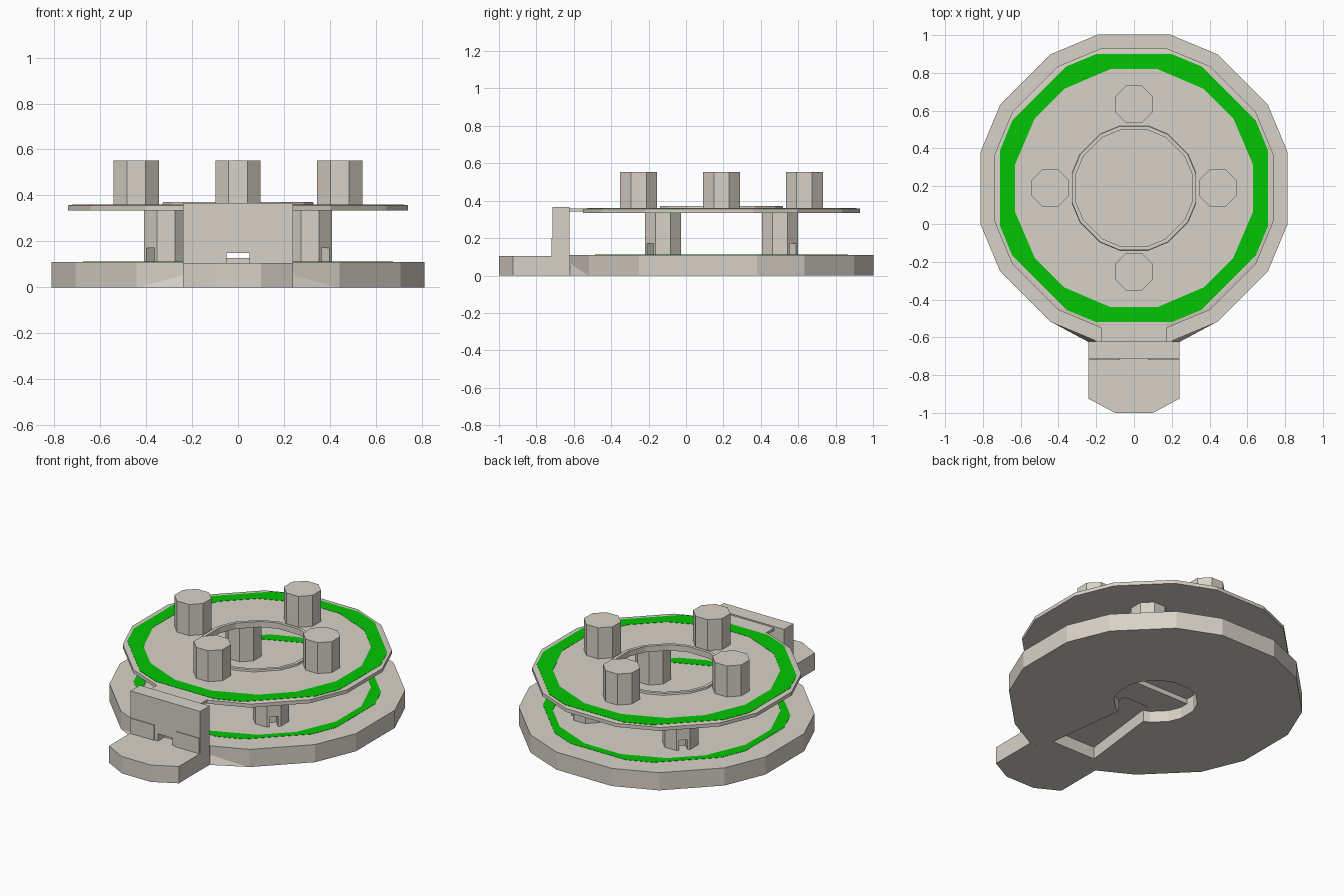
import bpy, bmesh, math

if "Cube" in bpy.data.objects:
    bpy.data.objects.remove(bpy.data.objects["Cube"])

CY = 0.19  # centre of the round parts on y


def material(name, col):
    m = bpy.data.materials.new(name)
    m.diffuse_color = (*col, 1)
    m.use_nodes = True
    m.node_tree.nodes["Principled BSDF"].inputs["Base Color"].default_value = m.diffuse_color
    return m


STONE = material("warm_grey", (0.69, 0.645, 0.575))
GREEN = material("bright_green", (0.001, 0.56, 0.001))


def finish(name, bm, mat):
    bmesh.ops.recalc_face_normals(bm, faces=bm.faces)
    me = bpy.data.meshes.new(name)
    bm.to_mesh(me)
    bm.free()
    ob = bpy.data.objects.new(name, me)
    bpy.context.collection.objects.link(ob)
    me.materials.append(mat)
    return ob


def prism(name, pts, z0, z1, mat=STONE):
    bm = bmesh.new()
    lo = [bm.verts.new((x, y, z0)) for x, y in pts]
    hi = [bm.verts.new((x, y, z1)) for x, y in pts]
    bm.faces.new(lo)
    bm.faces.new(hi)
    n = len(pts)
    for i in range(n):
        bm.faces.new((lo[i], lo[(i + 1) % n], hi[(i + 1) % n], hi[i]))
    return finish(name, bm, mat)


def box(name, x0, x1, y0, y1, z0, z1, mat=STONE):
    return prism(name, [(x0, y0), (x1, y0), (x1, y1), (x0, y1)], z0, z1, mat)


def sixteen(r, a):
    """Uneven 16-gon: corner angles a, b, 90-b, 90-a in each quadrant."""
    angs = [q * 90 + d for q in range(4) for d in (a[0], a[1], 90 - a[1], 90 - a[0])]
    return [(r * math.cos(math.radians(d)), CY + r * math.sin(math.radians(d))) for d in angs]


def octagon(x, y, apothem):
    r = apothem / math.cos(math.pi / 8)
    return [(x + r * math.cos(math.pi / 8 + i * math.pi / 4),
             y + r * math.sin(math.pi / 8 + i * math.pi / 4)) for i in range(8)]


def ring(name, loops, mat=STONE):
    """Closed ring skinned through a cycle of (outline, z) loops."""
    bm = bmesh.new()
    vs = [[bm.verts.new((x, y, z)) for x, y in pts] for pts, z in loops]
    for k in range(len(vs)):
        a, b = vs[k], vs[(k + 1) % len(vs)]
        n = len(a)
        for i in range(n):
            bm.faces.new((a[i], a[(i + 1) % n], b[(i + 1) % n], b[i]))
    return finish(name, bm, mat)


def cut(ob, cutter):
    m = ob.modifiers.new("cut", 'BOOLEAN')
    m.operation = 'DIFFERENCE'
    m.solver = 'EXACT'
    m.object = cutter
    cutter.hide_render = True
    cutter.hide_viewport = True


EDGE = (13.2, 32)

# base disc, with a two-level well and widening channel cut from below
base = prism("base_disc", sixteen(0.835, EDGE), 0, 0.11)
well = sixteen(0.237, EDGE)
cut(base, prism("well_back_cutter", [p for p in well if p[1] > CY] + [(-0.231, CY), (0.231, CY)], -0.02, 0.1))
cut(base, prism("well_front_cutter", well, -0.02, 0.07))
cut(base, prism("channel_cutter", [(-0.085, 0.02), (0.085, 0.02), (0.15, -0.53), (-0.15, -0.53)], -0.02, 0.075))

# raised platform: edge and thin lip round the central opening
ring("upper_disc", [
    (sixteen(0.76, EDGE), 0.335), (sixteen(0.76, EDGE), 0.357),
    (sixteen(0.738, EDGE), 0.36), (sixteen(0.338, EDGE), 0.36),
    (sixteen(0.336, EDGE), 0.371), (sixteen(0.316, EDGE), 0.371),
    (sixteen(0.316, EDGE), 0.335)])

# painted green bands on both levels
for name, z, r in (("upper_green_band", 0.3595, 0.737), ("lower_green_band", 0.1095, 0.702)):
    outer, inner = sixteen(r, (15.8, 29)), sixteen(0.642, (11.3, 35))
    ring(name, [(outer, z), (outer, z + 0.002), (inner, z + 0.002), (inner, z)], GREEN)

# round knobs on the platform and niched pillars under it
for i in range(4):
    a = i * math.pi / 2
    prism("top_post", octagon(0.443 * math.cos(a), CY + 0.443 * math.sin(a), 0.099), 0.355, 0.553)
    d = a + math.pi / 4
    c, s = math.cos(d), math.sin(d)
    pillar = prism("pillar", octagon(0.443 * c, CY + 0.443 * s, 0.096), 0.105, 0.34)
    niche = [(0.48, -0.024), (0.62, -0.024), (0.62, 0.024), (0.48, 0.024)]
    cut(pillar, prism("niche_cutter", [(u * c - v * s, CY + u * s + v * c) for u, v in niche], 0.09, 0.172))

# front step, gate wall with doorway and sill, side panels and bridge
prism("front_step", [(-0.24, -0.62), (-0.24, -0.925), (-0.1, -1), (0.1, -1), (0.24, -0.925), (0.24, -0.62)], 0, 0.105)
wall = box("gate_wall", -0.24, 0.24, -0.715, -0.622, 0.1, 0.367)
cut(wall, box("door_cutter", -0.05, 0.05, -0.8, -0.55, 0.08, 0.15))
box("door_sill", -0.05, 0.05, -0.65, -0.622, 0.1, 0.128)
for x0, x1 in ((-0.235, -0.075), (0.075, 0.235)):
    box("gate_panel", x0, x1, -0.72, -0.712, 0.104, 0.2)
box("bridge", -0.172, 0.172, -0.63, -0.53, 0.342, 0.359)

# sloped fillets between base and step
for sx in (-1, 1):
    bm = bmesh.new()
    v = [bm.verts.new(p) for p in ((sx * 0.44, -0.518, 0), (sx * 0.19, -0.615, 0.085),
                                   (sx * 0.19, -0.615, 0), (sx * 0.24, -0.625, 0))]
    for f in ((0, 1, 2), (0, 1, 3), (0, 2, 3), (1, 2, 3)):
        bm.faces.new([v[i] for i in f])
    finish("base_fillet", bm, STONE)
